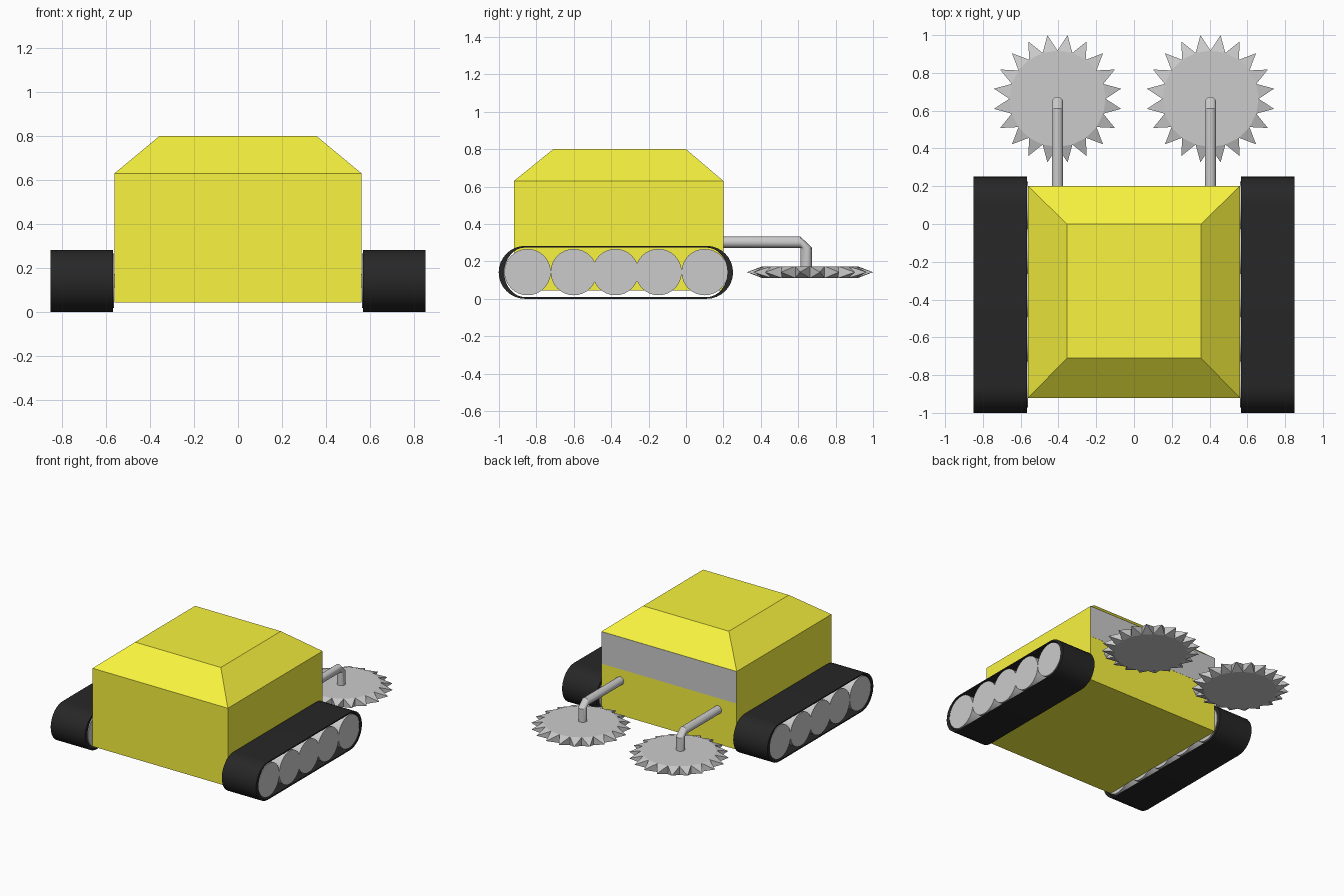
import bpy, bmesh
from math import cos, sin, pi, radians
from mathutils import Matrix, Vector

if "Cube" in bpy.data.objects:
    bpy.data.objects.remove(bpy.data.objects["Cube"])


def material(name, rgb):
    m = bpy.data.materials.new(name)
    m.diffuse_color = (*rgb, 1)
    m.use_nodes = True
    m.node_tree.nodes["Principled BSDF"].inputs["Base Color"].default_value = m.diffuse_color
    return m


YELLOW = material("yellow_paint", (0.94, 0.9, 0.05))
BLACK = material("black_rubber", (0.02, 0.02, 0.02))


def finish(name, bm, mat=None, mirror=False, smooth=None):
    bmesh.ops.recalc_face_normals(bm, faces=bm.faces[:])
    me = bpy.data.meshes.new(name)
    bm.to_mesh(me)
    bm.free()
    ob = bpy.data.objects.new(name, me)
    bpy.context.collection.objects.link(ob)
    if mat:
        me.materials.append(mat)
    if mirror:
        ob.modifiers.new("mirror", 'MIRROR')
    if smooth:
        bpy.ops.object.select_all(action='DESELECT')
        ob.select_set(True)
        bpy.context.view_layer.objects.active = ob
        bpy.ops.object.shade_smooth_by_angle(angle=radians(smooth))
    return ob


def loft(rings, bm=None, caps=True, closed=False):
    """Skin a list of equal-length point rings."""
    bm = bm or bmesh.new()
    vs = [[bm.verts.new(p) for p in r] for r in rings]
    n = len(vs[0])
    pairs = list(zip(vs, vs[1:])) + ([(vs[-1], vs[0])] if closed else [])
    for a, b in pairs:
        for i in range(n):
            bm.faces.new((a[i], a[(i + 1) % n], b[(i + 1) % n], b[i]))
    if caps and not closed:
        bm.faces.new(vs[0])
        bm.faces.new(vs[-1])
    return bm


def rect(hx, y0, y1, z):
    return [(-hx, y0, z), (hx, y0, z), (hx, y1, z), (-hx, y1, z)]


# Hull with tapered roof
finish("hull", loft([rect(0.56, -0.92, 0.2, 0.045), rect(0.56, -0.92, 0.2, 0.63),
                     rect(0.355, -0.71, 0.0, 0.8)]), YELLOW)

# Grey band across the saw side of the hull
finish("grey_band", loft([rect(0.56, 0.19, 0.201, 0.39), rect(0.56, 0.19, 0.201, 0.63)]))


# Hollow track belts
def stadium(x, inset_y, inset_z, n=16):
    r, zc = 0.1415, 0.1415
    pts = []
    for yc, start in ((0.11, -pi / 2), (-0.86, pi / 2)):
        for i in range(n + 1):
            a = start + pi * i / n
            pts.append((x, yc + (r - inset_y) * cos(a), zc + (r - inset_z) * sin(a)))
    return pts


finish("track_belt", loft([stadium(0.567, 0, 0), stadium(0.85, 0, 0),
                           stadium(0.85, 0.03, 0.009), stadium(0.567, 0.03, 0.009)],
                          closed=True), BLACK, True, 30)

# Road wheels inside each belt
for i, y in enumerate((-0.847, -0.6, -0.377, -0.147, 0.1)):
    bm = bmesh.new()
    bmesh.ops.create_cone(bm, cap_ends=True, segments=32, radius1=0.124, radius2=0.124,
                          depth=0.287,
                          matrix=Matrix.Translation((0.7055, y, 0.143)) @ Matrix.Rotation(pi / 2, 4, 'Y'))
    finish(f"road_wheel_{i + 1}", bm, None, True, 30)

# Saw arms: pipe with a single chamfered elbow
R, N, AX, AY = 0.03, 24, 0.405, 0.643
ang = [2 * pi * i / N for i in range(N)]


def across(y):
    return [(AX + R * cos(a), y, 0.303 + R * sin(a)) for a in ang]


def level(z):
    return [(AX + R * cos(a), AY + R * sin(a), z) for a in ang]


finish("saw_arm", loft([across(0.18), across(0.612), level(0.273), level(0.16)]), None, True, 30)

# Saw blades: 20-sided disc with every side pulled out to a point
bm = bmesh.new()
C = Vector((AX, 0.663, 0.1425))
bmesh.ops.create_cone(bm, cap_ends=True, segments=20, radius1=0.255, radius2=0.255,
                      depth=0.063, matrix=Matrix.Translation(C))
sides = [f for f in bm.faces if len(f.verts) == 4]
for v in bmesh.ops.poke(bm, faces=sides)["verts"]:
    v.co = C + (v.co - C).normalized() * 0.341
finish("saw_blade", bm, None, True)
